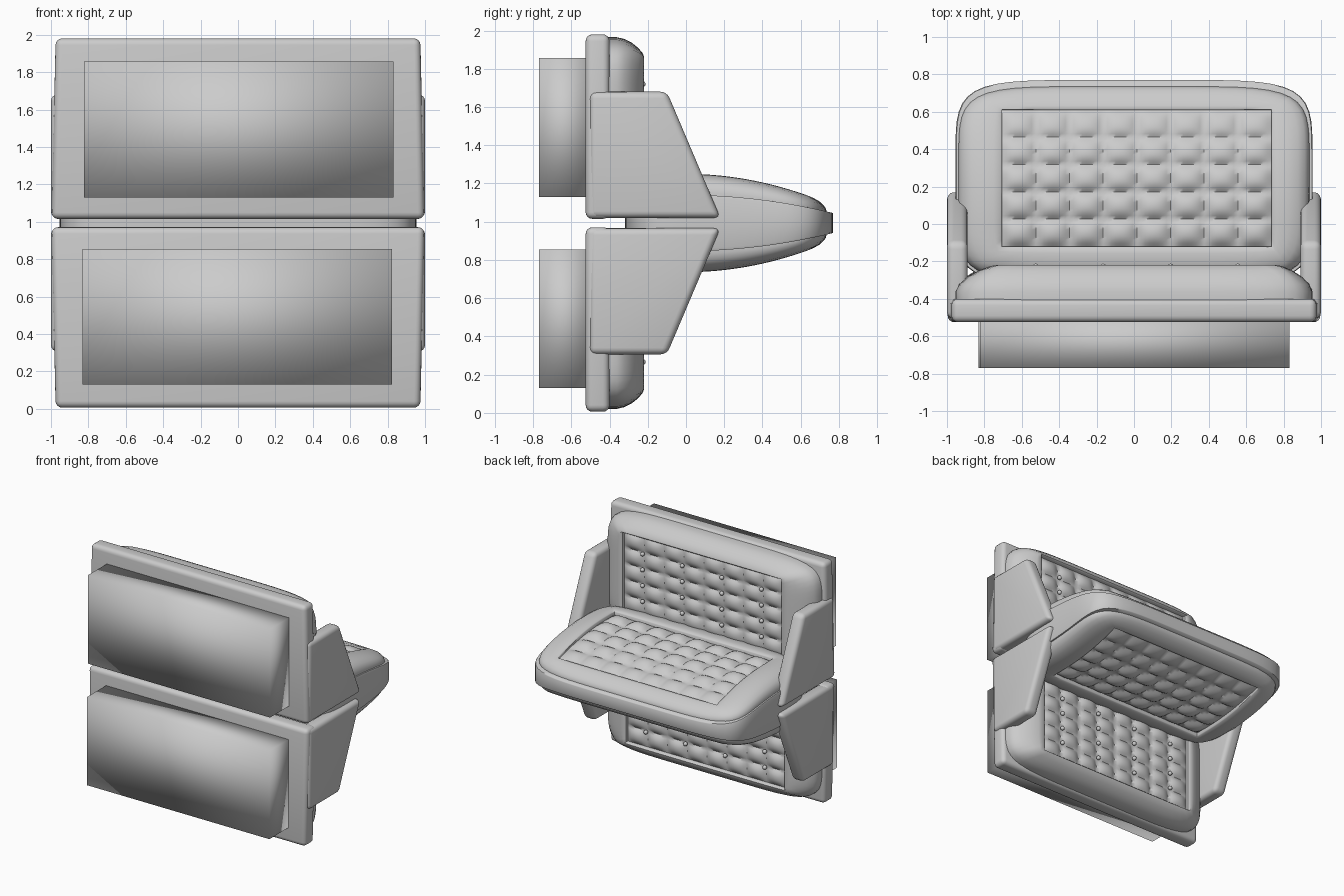
import bpy, bmesh, math
from mathutils import Matrix, Vector

cube = bpy.data.objects.get("Cube")
if cube:
    bpy.data.objects.remove(cube, do_unlink=True)

MID = 0.993          # height of the plane between the upper and lower seat
COLS, ROWS = 8, 5    # quilt cells
parts = []


def finish(name, bm, angle=40):
    mesh = bpy.data.meshes.new(name)
    bm.to_mesh(mesh)
    bm.free()
    mesh.shade_smooth()
    if angle:
        mesh.set_sharp_from_angle(angle=math.radians(angle))
    obj = bpy.data.objects.new(name, mesh)
    bpy.context.collection.objects.link(obj)
    parts.append(obj)
    return obj


def prism(name, near, far, bevel):
    """Closed solid between two matching outlines, with rounded edges."""
    bm = bmesh.new()
    a = [bm.verts.new(p) for p in near]
    b = [bm.verts.new(p) for p in far]
    n = len(a)
    bm.faces.new(a)
    bm.faces.new(b[::-1])
    for i in range(n):
        j = (i + 1) % n
        bm.faces.new((a[i], b[i], b[j], a[j]))
    bmesh.ops.recalc_face_normals(bm, faces=bm.faces)
    bmesh.ops.bevel(bm, geom=bm.edges[:], offset=bevel, segments=4,
                    profile=0.5, affect='EDGES', clamp_overlap=True)
    return finish(name, bm)


def square_ring(n):
    """Points around the unit square, counter-clockwise."""
    side = [(-1 + 2 * i / n, -1) for i in range(n)]
    ring = []
    for _ in range(4):
        ring += side
        side = [(-y, x) for x, y in side]
    return ring


def pad(name, outer, inner, power, rings, surf, flip=False):
    """Loft from a rounded outline to an inner rectangle; surf(u, v, f) places it."""
    bm = bmesh.new()
    (cx, cy, w, h), (ix, iy, iw, ih) = outer, inner
    loops = []
    for t, f in rings:
        loop = []
        for a, b in square_ring(20):
            k = (abs(a) ** power + abs(b) ** power) ** (-1 / power)
            o = Vector((cx + w * a * k, cy + h * b * k))
            u, v = o.lerp(Vector((ix + iw * a, iy + ih * b)), t)
            loop.append(bm.verts.new(surf(u, v, f)))
        loops.append(loop)
    for lo, hi in zip(loops, loops[1:]):
        for i in range(len(lo)):
            j = (i + 1) % len(lo)
            bm.faces.new((lo[i], lo[j], hi[j], hi[i]))
    if flip:
        bmesh.ops.reverse_faces(bm, faces=bm.faces)
    return finish(name, bm, 50)


def quilt(name, rect, surf, height, floor, flip=False):
    """Grid of puffed cells separated by narrow flat channels."""
    cx, cy, w, h = rect
    res = 8
    nu, nv = COLS * res, ROWS * res

    def puff(i):
        u = ((i % res) / res * 2 - 1) / 0.88
        return max(0, 1 - u * u) ** 0.6

    bm = bmesh.new()
    grid = []
    for j in range(nv + 1):
        v = cy - h + 2 * h * j / nv
        grid.append([bm.verts.new(surf(cx - w + 2 * w * i / nu, v,
                                       floor + height * puff(i) * puff(j)))
                     for i in range(nu + 1)])
    for r0, r1 in zip(grid, grid[1:]):
        for i in range(nu):
            bm.faces.new((r0[i], r0[i + 1], r1[i + 1], r1[i]))
    if flip:
        bmesh.ops.reverse_faces(bm, faces=bm.faces)
    return finish(name, bm, 60)


# Surfaces of the seat shell, seat cushion and back cushion
def shell_top(y):
    return MID + 0.147 - 0.16 * max(0, y) ** 2


def seat_shell_surf(x, y, f):
    return (x, y, MID + (shell_top(y) - MID) * f)


def seat_surf(x, y, f):
    low = shell_top(y) - 0.01
    high = 1.25 - 0.28 * max(0, y) ** 2
    return (x, y, low + (high - low) * f)


def back_surf(x, z, f):
    return (x, -0.41 + 0.195 * f, z)


# Backrest board
def board(y):
    return [(-0.997, y, 1.015), (0.997, y, 1.015), (0.975, y, 1.98), (-0.975, y, 1.98)]


prism("back_board", board(-0.525), board(-0.4), 0.035)

# Box on the front of the board, softly shaded as one body
bm = bmesh.new()
bmesh.ops.create_cube(bm, size=1, matrix=Matrix.Translation((0.003, -0.635, 1.493))
                      @ Matrix.Diagonal((1.655, 0.27, 0.725, 1)))
finish("front_box", bm, 0)

# Side wings
wing = [(-0.505, 1.02), (0.18, 1.02), (-0.1, 1.68), (-0.505, 1.68)]
for label, s in (("left", 1), ("right", -1)):
    prism(label + "_wing", [(s * 0.89, y, z) for y, z in wing],
          [(s * 1.0, y, z) for y, z in wing], 0.035)

# Seat shell and cushion
seat_rect = (0.015, 0.245, 0.72, 0.365)
pad("seat_shell", (0, 0.225, 0.955, 0.545), seat_rect, 6,
    [(0, 0), (0, 0.9), (0.02, 1), (0.3, 1)], seat_shell_surf)
pad("seat_cushion", (0, 0.215, 0.938, 0.52), seat_rect, 6,
    [(0, 0), (0, 0.2), (0.03, 0.45), (0.12, 0.68), (0.3, 0.88), (0.55, 0.98),
     (0.8, 1), (0.97, 0.95), (1, 0.9), (1, 0.6)], seat_surf)
quilt("seat_quilt", seat_rect, seat_surf, 0.3, 0.7)

# Back cushion
back_rect = (0.015, 1.525, 0.72, 0.325)
pad("back_cushion", (0, 1.495, 0.955, 0.47), back_rect, 7,
    [(0, 0), (0, 0.25), (0.08, 0.45), (0.25, 0.65), (0.5, 0.83), (0.75, 0.95),
     (0.92, 0.98), (1, 0.93), (1, 0.7)], back_surf, flip=True)
quilt("back_quilt", back_rect, back_surf, 0.15, 0.8, flip=True)

# Buttons at the quilt crossings
cx, cz, w, h = back_rect
bm = bmesh.new()
for col in range(1, COLS, 2):
    for row in range(1, ROWS):
        spot = back_surf(cx - w + 2 * w * col / COLS, cz - h + 2 * h * row / ROWS, 0.93)
        bmesh.ops.create_uvsphere(bm, u_segments=12, v_segments=8, radius=0.017,
                                  matrix=Matrix.Translation(spot))
finish("back_buttons", bm, 60)

# Lower seat: the same parts turned half a revolution
turn = (Matrix.Translation((0, 0, MID)) @ Matrix.Rotation(math.pi, 4, 'Y')
        @ Matrix.Translation((0, 0, -MID)))
for obj in parts[:]:
    twin = obj.copy()
    twin.name = "lower_" + obj.name
    twin.matrix_world = turn
    bpy.context.collection.objects.link(twin)
    obj.name = "upper_" + obj.name
